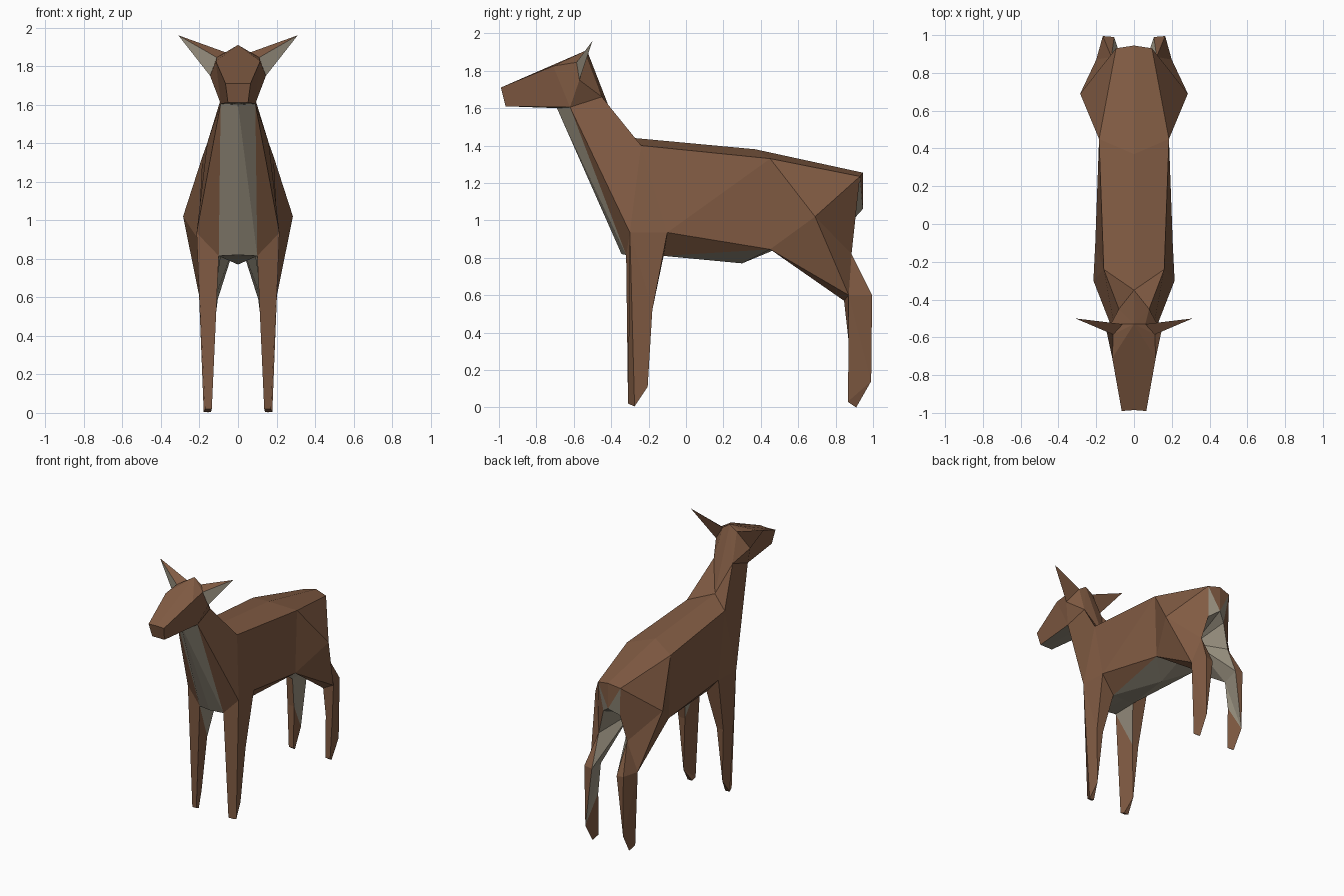
import bpy, bmesh
from mathutils import Vector

if "Cube" in bpy.data.objects:
    bpy.data.objects.remove(bpy.data.objects["Cube"])


def material(name, rgb):
    m = bpy.data.materials.new(name)
    m.diffuse_color = (*rgb, 1)
    m.use_nodes = True
    m.node_tree.nodes["Principled BSDF"].inputs["Base Color"].default_value = m.diffuse_color
    return m


MATS = [material("brown coat", (0.22, 0.105, 0.056)),
        material("pale underside", (0.31, 0.275, 0.21))]
P = {}  # named points of the right half (x >= 0)


def part(name, centre, brown, pale=""):
    """Faces are dash-joined point names; each is turned away from centre and mirrored in x."""
    bm = bmesh.new()
    vs = {}
    for slot, faces in enumerate((brown, pale)):
        for f in faces.split():
            pts = []
            for key in f.split("-"):
                if key not in vs:
                    vs[key] = bm.verts.new(P[key])
                pts.append(vs[key])
            face = bm.faces.new(pts)
            face.material_index = slot
            face.normal_update()
            if face.normal.dot(face.calc_center_median() - Vector(centre)) < 0:
                face.normal_flip()
    me = bpy.data.meshes.new(name)
    bm.to_mesh(me)
    bm.free()
    for m in MATS:
        me.materials.append(m)
    ob = bpy.data.objects.new(name, me)
    bpy.context.collection.objects.link(ob)
    mod = ob.modifiers.new("mirror", 'MIRROR')
    mod.use_clip = True
    mod.merge_threshold = 0.0005


# torso points
P.update(
    spine0=(0, -.35, 1.447), spine1=(0, .37, 1.38), spine2=(0, .945, 1.255),
    withers=(.16, -.24, 1.40), hip=(.185, .45, 1.33), rump=(.095, .93, 1.235),
    shoulder=(.215, -.30, .935), elbow=(.205, -.10, .935),
    thigh=(.285, .69, 1.02), groin=(.17, .45, .845),
    chest0=(0, -.345, .82), chest1=(.10, -.32, .815),
    armpit=(.09, -.12, .81), belly0=(0, -.12, .81), keel=(0, .30, .77),
    crotch=(0, .66, .92), tail=(0, .945, 1.06), seat=(.07, .90, 1.01),
    ham=(.12, .885, .82))
# head and ear points
P.update(
    crown=(0, -.53, 1.91), brow=(.115, -.71, 1.825),
    nose0=(0, -.985, 1.71), nose1=(.065, -.99, 1.71),
    chin0=(0, -.965, 1.61), chin1=(.052, -.965, 1.61),
    jaw0=(0, -.69, 1.60), jaw1=(.09, -.62, 1.605), nape=(.08, -.45, 1.66),
    ear_a=(.06, -.53, 1.87), ear_b=(.145, -.57, 1.75), ear_c=(.11, -.585, 1.845),
    ear_tip=(.31, -.50, 1.96))
# front leg points
P.update(
    f_knee_o=(.19, -.18, .52), f_knee_i=(.135, -.18, .52), f_heel=(.165, -.205, .11),
    f_toe_o=(.178, -.275, .005), f_toe_i=(.136, -.31, .02), f_toe_f=(.17, -.31, .02),
    f_sole=(.14, -.275, .005))
# hind leg points
P.update(
    stifle_o=(.20, .87, .60), stifle_i=(.13, .845, .57),
    hock_o=(.165, .995, .60), hock_i=(.105, .99, .59),
    shin_o=(.19, .87, .35), shin_i=(.135, .87, .35),
    h_heel=(.16, .99, .14), h_toe_o=(.175, .865, .03), h_toe_i=(.135, .865, .03),
    h_sole=(.155, .91, 0))

part("torso", (0, .2, 1.1),
     "spine0-withers-hip-spine1 spine1-hip-rump-spine2 "
     "withers-shoulder-elbow withers-elbow-hip elbow-groin-hip "
     "hip-groin-thigh hip-thigh-rump rump-thigh-ham-seat "
     "elbow-armpit-groin spine2-rump-tail",
     "chest0-chest1-armpit-belly0 belly0-armpit-keel armpit-groin-keel "
     "keel-groin-crotch rump-seat-tail tail-seat-crotch seat-ham-crotch")

part("neck", (0, -.42, 1.3),
     "spine0-withers-nape spine0-nape-crown withers-shoulder-jaw1-nape "
     "jaw1-shoulder-chest1",
     "jaw0-jaw1-chest1 jaw0-chest1-chest0")

part("head", (0, -.68, 1.71),
     "crown-brow-nose1-nose0 crown-ear_c-brow brow-ear_c-ear_b-jaw1 "
     "brow-jaw1-chin1-nose1 nose0-nose1-chin1-chin0 ear_b-jaw1-nape "
     "ear_a-nape-ear_b crown-ear_a-nape crown-ear_c-ear_a",
     "jaw0-jaw1-chin1-chin0")

part("ears", (.155, -.546, 1.855),
     "ear_tip-ear_a-ear_c ear_tip-ear_b-ear_a", "ear_tip-ear_c-ear_b")

part("front_legs", (.16, -.235, .5),
     "chest1-shoulder-f_toe_o-f_toe_f-f_toe_i shoulder-elbow-f_knee_o "
     "shoulder-f_knee_o-f_heel-f_toe_o elbow-armpit-f_knee_i-f_knee_o "
     "f_knee_o-f_knee_i-f_heel chest1-f_knee_i-f_heel-f_toe_i "
     "f_toe_i-f_heel-f_sole f_toe_o-f_heel-f_sole f_toe_f-f_toe_o-f_sole-f_toe_i",
     "chest1-armpit-f_knee_i")

part("hind_thighs", (.15, .78, .78),
     "thigh-ham-stifle_o thigh-stifle_o-groin ham-hock_o-stifle_o "
     "groin-stifle_o-stifle_i ham-hock_o-hock_i",
     "crotch-groin-stifle_i crotch-stifle_i-hock_i crotch-hock_i-ham")

part("hind_shanks", (.15, .925, .33),
     "stifle_o-hock_o-h_heel stifle_o-h_heel-shin_o shin_o-h_heel-h_toe_o "
     "hock_o-hock_i-h_heel stifle_o-stifle_i-shin_i-shin_o "
     "shin_o-shin_i-h_toe_i-h_toe_o h_toe_o-h_heel-h_sole "
     "h_toe_i-h_heel-h_sole h_toe_o-h_toe_i-h_sole shin_i-h_heel-h_toe_i",
     "stifle_i-hock_i-h_heel stifle_i-h_heel-shin_i")
